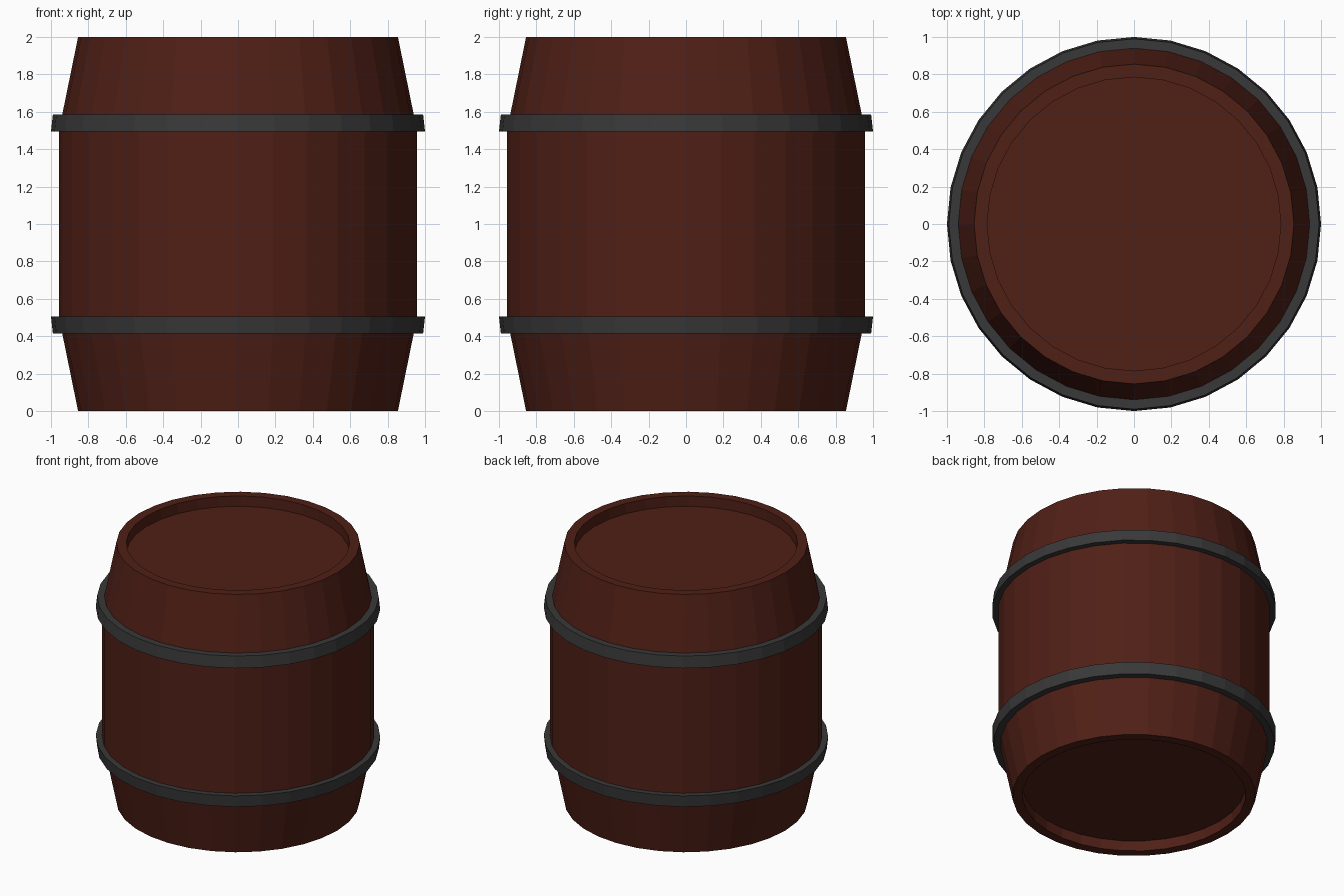
import bpy, bmesh
from math import cos, sin, pi

if "Cube" in bpy.data.objects:
    bpy.data.objects.remove(bpy.data.objects["Cube"])

SIDES = 32


def material(name, rgb):
    m = bpy.data.materials.new(name)
    m.diffuse_color = (*rgb, 1)
    m.use_nodes = True
    m.node_tree.nodes["Principled BSDF"].inputs["Base Color"].default_value = m.diffuse_color
    return m


def lathe(name, profile, mat, ring=False):
    """Revolve (radius, z) points around z; ring closes the profile, otherwise ends are capped."""
    bm = bmesh.new()
    loops = [[bm.verts.new((r * cos(2 * pi * i / SIDES), r * sin(2 * pi * i / SIDES), z))
              for i in range(SIDES)] for r, z in profile]
    pairs = list(zip(loops, loops[1:]))
    if ring:
        pairs.append((loops[-1], loops[0]))
    else:
        bm.faces.new(loops[0])
        bm.faces.new(loops[-1])
    for a, b in pairs:
        for i in range(SIDES):
            j = (i + 1) % SIDES
            bm.faces.new((a[i], a[j], b[j], b[i]))
    bmesh.ops.recalc_face_normals(bm, faces=bm.faces)
    mesh = bpy.data.meshes.new(name)
    bm.to_mesh(mesh)
    bm.free()
    mesh.materials.append(mat)
    obj = bpy.data.objects.new(name, mesh)
    bpy.context.collection.objects.link(obj)
    return obj


wood = material("wood", (0.08, 0.014, 0.008))
iron = material("iron", (0.04, 0.04, 0.04))

# Barrel body: recessed bottom, tapered ends, straight middle, recessed lid
lower = [(0.785, 0.08), (0.785, 0), (0.855, 0), (0.957, 0.5)]
upper = [(r, 2 - z) for r, z in reversed(lower)]
lathe("barrel_body", lower + upper, wood)

# Iron hoops, mirrored about the middle and leaning with the taper
hoop = [(0.93, 1.495), (1.0, 1.495), (0.99, 1.585), (0.92, 1.585)]
lathe("upper_hoop", hoop, iron, ring=True)
lathe("lower_hoop", [(r, 2 - z) for r, z in hoop], iron, ring=True)
